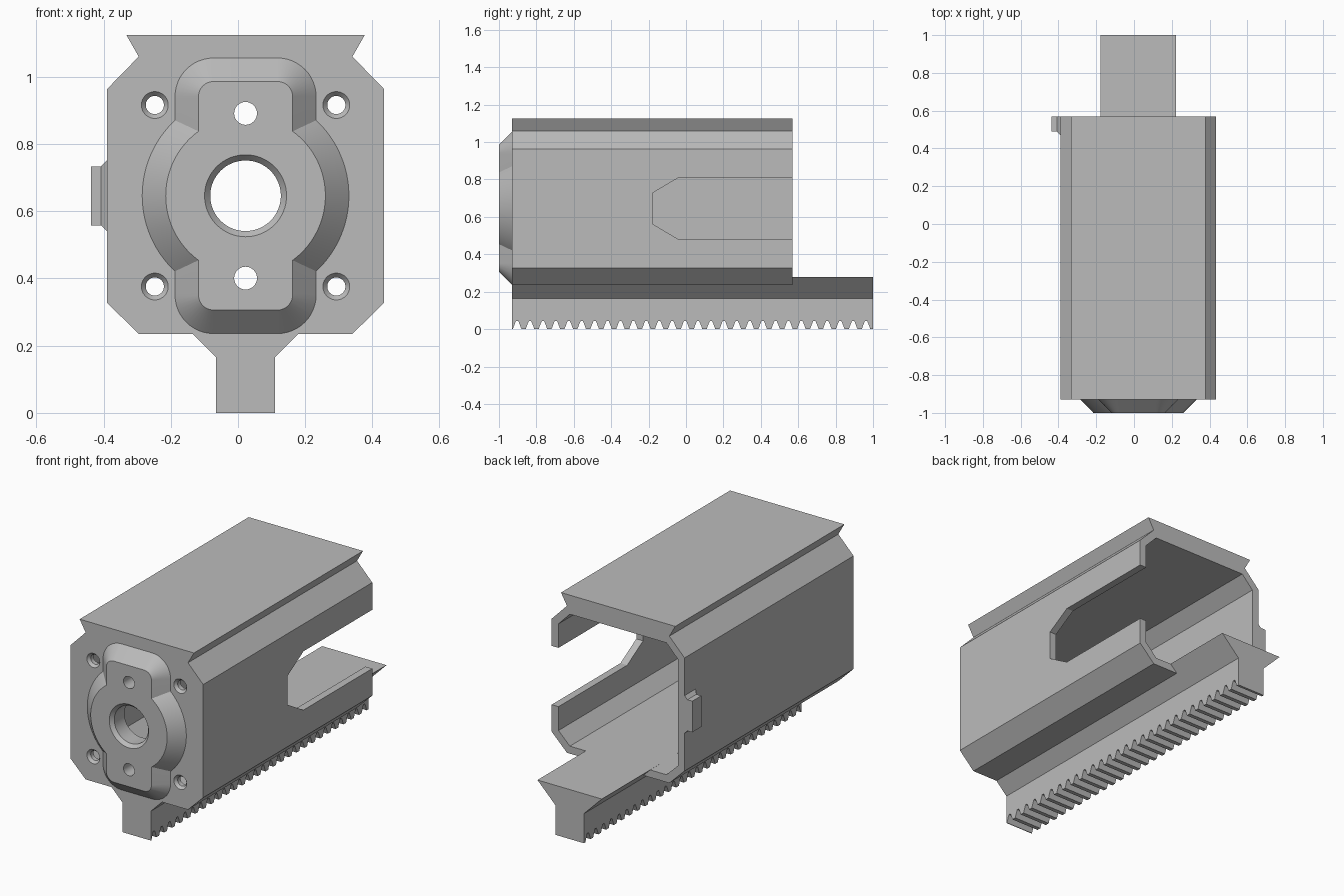
import bpy
import bmesh
from math import acos, cos, sin, pi, radians, sqrt

if "Cube" in bpy.data.objects:
    bpy.data.objects.remove(bpy.data.objects["Cube"])

CX = 0.0225               # centre line of the housing
CZ = 0.646                # height of the bore
FRONT, BACK = -0.93, 0.57
WALL = 0.042

grey = bpy.data.materials.new("plain grey")
grey.use_nodes = True
grey.diffuse_color = (0.5, 0.5, 0.5, 1)
grey.node_tree.nodes["Principled BSDF"].inputs["Base Color"].default_value = (0.5, 0.5, 0.5, 1)


def loft(name, rings):
    """Skin a row of equal-length rings and cap both ends."""
    bm = bmesh.new()
    rows = [[bm.verts.new(p) for p in ring] for ring in rings]
    n = len(rows[0])
    for a, b in zip(rows, rows[1:]):
        for i in range(n):
            j = (i + 1) % n
            bm.faces.new((a[i], a[j], b[j], b[i]))
    bm.faces.new(rows[0])
    bm.faces.new(rows[-1])
    bmesh.ops.recalc_face_normals(bm, faces=bm.faces)
    mesh = bpy.data.meshes.new(name)
    bm.to_mesh(mesh)
    bm.free()
    obj = bpy.data.objects.new(name, mesh)
    bpy.context.collection.objects.link(obj)
    mesh.materials.append(grey)
    return obj


def along_y(name, half, y0, y1):
    """Extrude a mirrored half profile of (x, z) points along y."""
    full = half + [(-x, z) for x, z in reversed(half)]
    return loft(name, [[(CX + x, y, z) for x, z in full] for y in (y0, y1)])


def along_x(name, pts, x0, x1):
    """Extrude a (y, z) profile along x."""
    return loft(name, [[(CX + x, y, z) for y, z in pts] for x in (x0, x1)])


def turned(name, x, z, steps, n=48):
    """Round cutter along y from (radius, y) steps."""
    return loft(name, [[(CX + x + r * cos(2 * pi * i / n), y, z + r * sin(2 * pi * i / n))
                        for i in range(n)] for r, y in steps])


def combine(target, tool, operation):
    mod = target.modifiers.new(tool.name, "BOOLEAN")
    mod.operation = operation
    mod.solver = "EXACT"
    mod.object = tool
    bpy.context.view_layer.objects.active = target
    bpy.ops.object.modifier_apply(modifier=mod.name)
    bpy.data.objects.remove(tool)


def boss_ring(off, y):
    """Outline of a disc merged with a rounded upright block, grown by off."""
    r, w, h, c = 0.2375 + off, 0.14 + off, 0.34 + off, 0.045 + off
    end = acos(w / r)
    quarter = [(r * cos(end * i / 20), r * sin(end * i / 20)) for i in range(21)]
    quarter += [(w - c + c * cos(pi / 2 * i / 12), h - c + c * sin(pi / 2 * i / 12))
                for i in range(13)]
    upper = quarter + [(-x, z) for x, z in reversed(quarter)]
    full = upper + [(-x, -z) for x, z in upper[1:-1]]
    # the lower half repeats the upper one turned by half a circle
    return [(CX + x, y, CZ + z) for x, z in full]


# Housing with chamfered corners and a dovetail top
housing = along_y("housing", [(0.318, 0.235), (0.4125, 0.328), (0.4125, 0.963),
                              (0.318, 1.06), (0.355, 1.125)], FRONT, BACK)

# Bevelled boss on the front plate
boss = loft("boss", [boss_ring(0, -1), boss_ring(0.07, FRONT), boss_ring(0.05, FRONT + 0.02)])
combine(housing, boss, "UNION")

# Hollow inside, open at the back
cavity = along_y("cavity", [(0.30, 0.235 + WALL), (0.4125 - WALL, 0.346),
                            (0.4125 - WALL, 0.945), (0.30, 1.06 - WALL)], -0.89, BACK + 0.1)
combine(housing, cavity, "DIFFERENCE")

# Window in the left wall, open at the back
window = along_x("window", [(BACK + 0.1, 0.48), (-0.04, 0.48), (-0.18, 0.563),
                            (-0.18, 0.727), (-0.04, 0.81), (BACK + 0.1, 0.81)], 0.33, 0.5)
combine(housing, window, "DIFFERENCE")

# Bore, pin holes and countersunk corner holes
combine(housing, turned("bore", 0, CZ, [(0.132, -1.01), (0.122, -1), (0.105, -0.98),
                                        (0.105, -0.8)], 64), "DIFFERENCE")
for side in (-1, 1):
    pin = turned("pin_hole", 0, CZ + side * 0.245, [(0.034, -1.1), (0.034, -0.8)], 32)
    combine(housing, pin, "DIFFERENCE")
    for level in (-1, 1):
        screw = turned("screw_hole", side * 0.27, CZ + level * 0.27,
                       [(0.05, -0.94), (0.04, FRONT), (0.027, -0.915), (0.027, -0.8)], 32)
        combine(housing, screw, "DIFFERENCE")

# Flared rail below the housing, running out at the back
rail = along_y("rail", [(0.0875, 0.165), (0.2, 0.278)], FRONT, 1)

# Toothed rack under the rail
profile = [(1, 0.165), (FRONT, 0.165), (FRONT, 0)]
for i in range(28):
    y = -0.903 + i * 0.0691
    profile += [(y + s * w, z) for s, w, z in (
        (-1, 0.023, 0), (-1, 0.011, 0.032), (-1, 0.006, 0.043),
        (1, 0.006, 0.043), (1, 0.011, 0.032), (1, 0.023, 0))]
profile.append((1, 0))
rack = along_x("rack", profile, -0.0875, 0.0875)


# Small catch on the right wall with a flared foot
def catch_ring(x, grow):
    return [(x, BACK, 0.558 - grow), (x, 0.49 - grow, 0.558 - grow),
            (x, 0.49 - grow, 0.733 + grow), (x, BACK, 0.733 + grow)]


catch = loft("catch", [catch_ring(-0.38, 0.018), catch_ring(-0.39, 0.018),
                       catch_ring(-0.408, 0), catch_ring(-0.438, 0)])

# Smooth round walls, crisp edges
bpy.ops.object.select_all(action="DESELECT")
for part in (housing, rail, rack, catch):
    part.select_set(True)
bpy.context.view_layer.objects.active = housing
bpy.ops.object.shade_smooth_by_angle(angle=radians(25))
